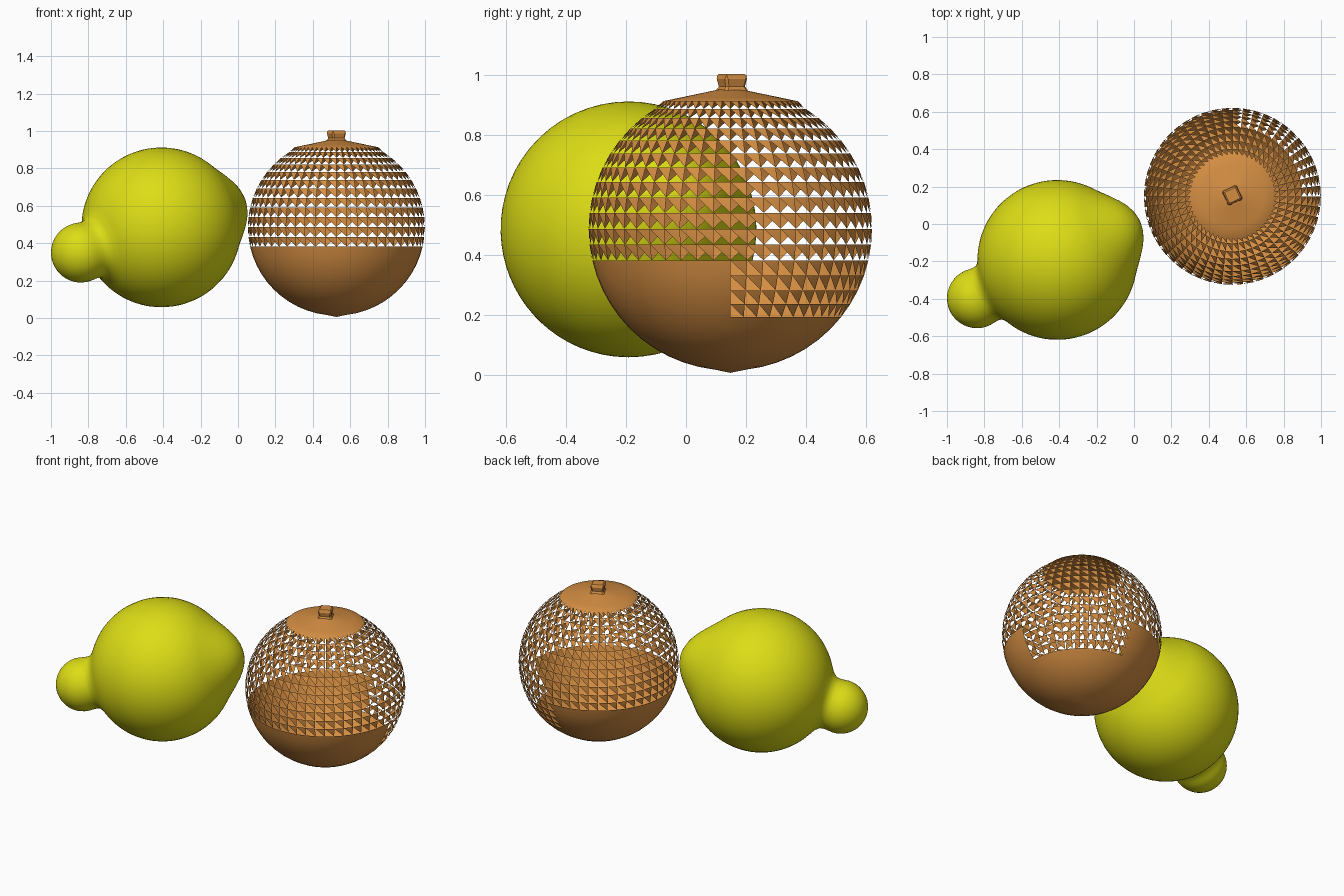
import bpy, bmesh, math
from mathutils import Vector, Matrix

if "Cube" in bpy.data.objects:
    bpy.data.objects.remove(bpy.data.objects["Cube"])


def material(name, rgb):
    m = bpy.data.materials.new(name)
    m.diffuse_color = (*rgb, 1)
    m.use_nodes = True
    m.node_tree.nodes["Principled BSDF"].inputs["Base Color"].default_value = m.diffuse_color
    return m


YELLOW = material("lemon yellow", (0.72, 0.72, 0.008))
ORANGE = material("orange brown", (0.66, 0.27, 0.055))


def lathe(name, profile, segs, mat, matrix, keep=None):
    """Revolve (radius, height) points about z; keep(row, col) False leaves only
    the upper triangle of that quad."""
    bm = bmesh.new()
    rings = []
    for r, z in profile:
        if r < 1e-5:
            rings.append([bm.verts.new((0, 0, z))] * segs)
        else:
            rings.append([bm.verts.new((r * math.cos(a), r * math.sin(a), z))
                          for a in (2 * math.pi * i / segs for i in range(segs))])
    for row in range(len(rings) - 1):
        low, high = rings[row], rings[row + 1]
        for c in range(segs):
            n = (c + 1) % segs
            if keep and not keep(row, c):
                corners = [low[n], high[n], high[c]]
            else:
                corners = [low[c], low[n], high[n], high[c]]
            bm.faces.new(list(dict.fromkeys(corners)))
    for f in bm.faces:
        f.smooth = True
    mesh = bpy.data.meshes.new(name)
    bm.to_mesh(mesh)
    bm.free()
    mesh.materials.append(mat)
    ob = bpy.data.objects.new(name, mesh)
    ob.matrix_world = matrix
    bpy.context.collection.objects.link(ob)
    return ob


# Lemon: nub, soft neck, round body, blunt tip along a tilted axis
axis = Vector((0.43, 0.205, 0.135)).normalized()
R, NUB = 0.427, 0.16
lemon = []
for i in range(13):
    a = math.radians(-90 + i * 100 / 12)
    lemon.append((NUB * math.cos(a), -0.495 + NUB * math.sin(a)))
lemon += [(0.156, -0.44), (0.16, -0.415), (0.182, -0.39)]
for i in range(33):
    a = math.radians(-59 + i * 106 / 32)
    lemon.append((R * math.cos(a), R * math.sin(a)))
lemon += [(0.243, 0.355), (0.19, 0.405), (0.147, 0.442), (0.113, 0.466),
          (0.08, 0.483), (0.045, 0.495), (0.02, 0.5), (0, 0.501)]
lathe("lemon", lemon, 64, YELLOW,
      Matrix.Translation((-0.41, -0.192, 0.485)) @ axis.to_track_quat('Z', 'Y').to_matrix().to_4x4())

# Orange: 28 rows, the upper rows and one lower quarter are open lattice
ROWS, SEGS, RAD = 28, 52, 0.473
peel = []
for i in range(ROWS + 1):
    a = math.pi * (i / ROWS - 0.5)
    r, z = RAD * math.cos(a), 0.487 + RAD * math.sin(a)
    if i == 0:
        r, z = 0, 0.006
    elif i >= 24:                      # shallow cone cap under the stem
        t = (i - 24) / 4
        r, z = 0.225 * (1 - t), 0.913 + 0.047 * t
    peel.append((r, z))


def solid(row, col):
    if row >= 24 or row < 8:
        return True
    return row < 12 and col >= SEGS // 4


lathe("orange_peel", peel, SEGS, ORANGE, Matrix.Translation((0.526, 0.148, 0)), solid)

# Stem: small tilted square post with chamfered top
stem = lathe("orange_stem",
             [(0.064, 0.945), (0.05, 0.962), (0.06, 0.995), (0.045, 1.004), (0, 1.004)],
             4, ORANGE, Matrix.Translation((0.526, 0.153, 0)) @ Matrix.Rotation(math.radians(-20), 4, 'Z'))
for p in stem.data.polygons:
    p.use_smooth = False
bevel = stem.modifiers.new("soft corners", 'BEVEL')
bevel.width = 0.008
bevel.segments = 1
bevel.limit_method = 'ANGLE'
bevel.angle_limit = math.radians(60)
